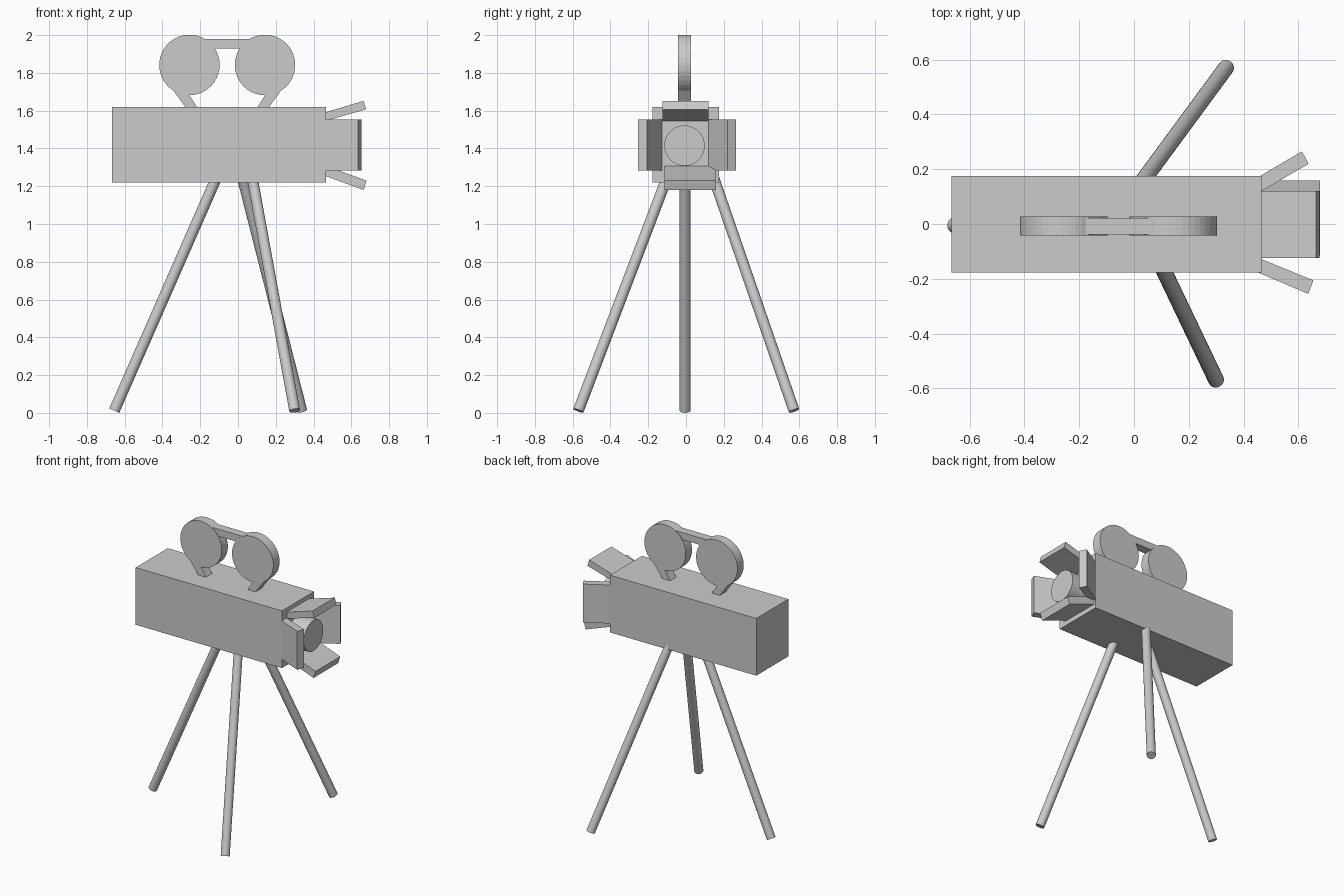
import bpy, bmesh, math
from mathutils import Vector

if "Cube" in bpy.data.objects:
    bpy.data.objects.remove(bpy.data.objects["Cube"])


def prism(name, profile, axis, lo, hi):
    """Extrude a 2D profile along 'x', 'y' or 'z' between lo and hi."""
    place = {'x': lambda a, b, d: (d, a, b),
             'y': lambda a, b, d: (a, d, b),
             'z': lambda a, b, d: (a, b, d)}[axis]
    bm = bmesh.new()
    rings = [[bm.verts.new(place(a, b, d)) for a, b in profile] for d in (lo, hi)]
    n = len(profile)
    for ring in rings:
        bm.faces.new(ring)
    for i in range(n):
        j = (i + 1) % n
        bm.faces.new((rings[0][i], rings[0][j], rings[1][j], rings[1][i]))
    bmesh.ops.recalc_face_normals(bm, faces=bm.faces[:])
    mesh = bpy.data.meshes.new(name)
    bm.to_mesh(mesh)
    bm.free()
    obj = bpy.data.objects.new(name, mesh)
    bpy.context.collection.objects.link(obj)
    return obj


def rod(name, start, end, radius, sides=24):
    """Cylinder between two points."""
    a, b = Vector(start), Vector(end)
    bpy.ops.mesh.primitive_cylinder_add(vertices=sides, radius=radius,
                                        depth=(b - a).length, location=(a + b) / 2)
    obj = bpy.context.object
    obj.name = name
    obj.rotation_euler = (b - a).to_track_quat('Z', 'Y').to_euler()
    bpy.ops.object.shade_smooth_by_angle()
    return obj


def rect(x0, x1, z0, z1):
    return [(x0, z0), (x1, z0), (x1, z1), (x0, z1)]


# Camera body
prism("camera_body", rect(-0.667, 0.465, 1.22, 1.62), 'y', -0.178, 0.176)

# Lens barrel
rod("lens", (0.44, -0.008, 1.415), (0.59, -0.008, 1.415), 0.107, 32)

# Four splayed hood flaps around the lens
prism("hood_flap_top", [(0.46, 1.545), (0.678, 1.607), (0.665, 1.652), (0.46, 1.59)],
      'y', -0.125, 0.12)
prism("hood_flap_bottom", [(0.46, 1.255), (0.665, 1.18), (0.68, 1.23), (0.46, 1.31)],
      'y', -0.115, 0.158)
prism("hood_flap_front", [(0.455, -0.178), (0.636, -0.255), (0.655, -0.206), (0.46, -0.126)],
      'z', 1.283, 1.552)
prism("hood_flap_back", [(0.455, 0.172), (0.613, 0.265), (0.638, 0.22), (0.46, 0.117)],
      'z', 1.283, 1.552)

# Film reels with slanted necks, mirrored left and right
RADIUS, REEL_Z = 0.16, 1.842
for name, cx, side in (("left_reel", -0.257, 1), ("right_reel", 0.143, -1)):
    outline = []
    for i in range(37):
        ang = math.radians(-90 + 328 * i / 36)
        outline.append((cx + side * RADIUS * math.cos(ang), REEL_Z + RADIUS * math.sin(ang)))
    outline += [(cx - side * 0.015, 1.61), (cx + side * 0.045, 1.61)]
    prism(name, outline, 'y', -0.042, 0.027)

# Bar joining the reels
prism("reel_bar", rect(-0.18, 0.065, 1.93, 1.98), 'y', -0.038, 0.022)

# Tripod legs: top point at the body underside, foot near the ground
legs = {"left_leg": ((-0.125, -0.005, 1.22), (-0.655, -0.005, 0.012)),
        "front_leg": ((0.08, -0.11, 1.22), (0.30, -0.57, 0.012)),
        "back_leg": ((0.03, 0.155, 1.22), (0.337, 0.572, 0.012))}
for name, (top, foot) in legs.items():
    top, foot = Vector(top), Vector(foot)
    rod(name, top + (top - foot) * 0.03, foot, 0.029, 20)
